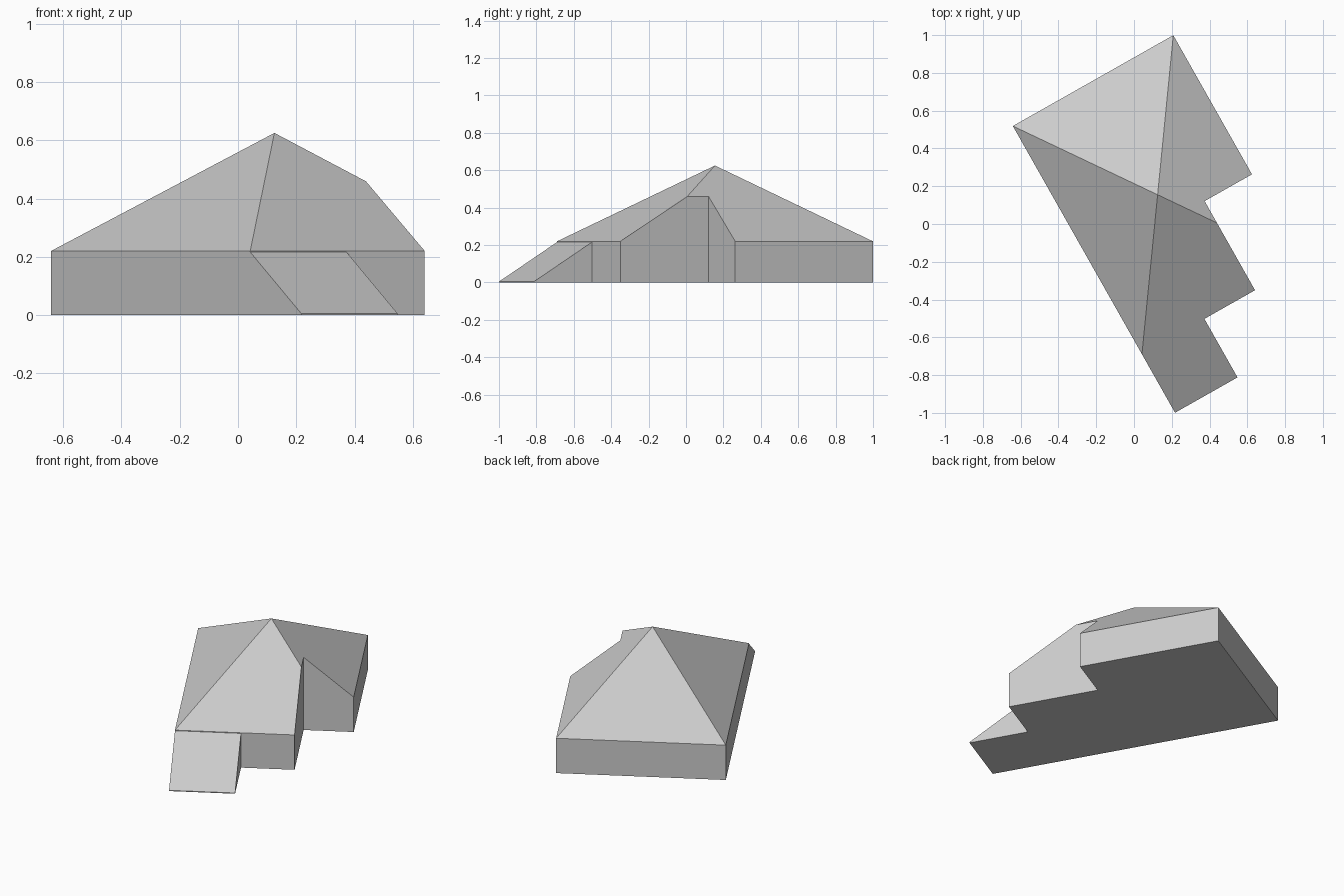
import bpy
import math
from mathutils import Matrix

cube = bpy.data.objects.get("Cube")
if cube:
    bpy.data.objects.remove(cube, do_unlink=True)

# Single plain grey
grey = bpy.data.materials.new("light_grey")
grey.use_nodes = True
colour = (0.6, 0.6, 0.6, 1)
grey.diffuse_color = colour
grey.node_tree.nodes["Principled BSDF"].inputs["Base Color"].default_value = colour

# The building is laid out square in its own plan, then turned about the peak
PLACE = Matrix.Translation((0.125, 0.155, 0)) @ Matrix.Rotation(math.radians(29.5), 4, "Z")
HALF_W, HALF_L = 0.488, 0.694
EAVE, PEAK = 0.22, 0.625
PORCH_TOP, PORCH_LIP = 0.216, 0.005
NOTCH_X, NOTCH_Y = 0.2, -0.152
PORCH_X, PORCH_Y = -0.108, -1.05


def roof_height(x, y):
    """Height of the four-sided hipped roof over a plan point."""
    return PEAK - (PEAK - EAVE) * max(abs(x) / HALF_W, abs(y) / HALF_L)


def on_roof(p):
    return (*p, roof_height(*p))


def at(p, z):
    return (*p, z)


def make_part(name, faces):
    """Build a flat-faced part from polygons, sharing equal corners."""
    corners = list(dict.fromkeys(c for face in faces for c in face))
    mesh = bpy.data.meshes.new(name)
    mesh.from_pydata(corners, [], [[corners.index(c) for c in face] for face in faces])
    mesh.transform(PLACE)
    mesh.materials.append(grey)
    mesh.update()
    part = bpy.data.objects.new(name, mesh)
    bpy.context.collection.objects.link(part)
    return part


# Plan corners
back_left = (-HALF_W, HALF_L)
back_right = (HALF_W, HALF_L)
side_end = (HALF_W, NOTCH_Y)
notch = (NOTCH_X, NOTCH_Y)
hip_end = (NOTCH_X, -NOTCH_X / HALF_W * HALF_L)
front_right = (NOTCH_X, -HALF_L)
porch_joint = (PORCH_X, -HALF_L)
front_left = (-HALF_W, -HALF_L)
porch_right = (PORCH_X, PORCH_Y)
porch_left = (-HALF_W, PORCH_Y)
peak = (0, 0)

# Hipped roof, cut short by the notch
slopes = [
    [peak, back_right, back_left],
    [peak, back_left, front_left],
    [peak, front_left, porch_joint, front_right, hip_end],
    [peak, hip_end, notch, side_end, back_right],
]
make_part("hipped_roof", [[on_roof(p) for p in slope] for slope in slopes])

# Walls: each run goes counter-clockwise, its top following the roof
runs = [
    [back_right, back_left],
    [back_left, front_left],
    [porch_joint, front_right],
    [front_right, hip_end, notch],
    [notch, side_end],
    [side_end, back_right],
]
walls = [[at(run[0], 0), at(run[-1], 0)] + [on_roof(p) for p in reversed(run)] for run in runs]
# Narrow eave strip above the porch
walls.append([at(front_left, PORCH_TOP), at(porch_joint, PORCH_TOP),
              on_roof(porch_joint), on_roof(front_left)])
make_part("house_walls", walls)

# Floor slab underside
floor = [back_left, back_right, side_end, notch, front_right, porch_joint, front_left]
make_part("house_floor", [[at(p, 0) for p in floor]])

# Sloping front porch, open where it meets the house
make_part("sloping_porch", [
    [at(porch_left, PORCH_LIP), at(porch_right, PORCH_LIP),
     at(porch_joint, PORCH_TOP), at(front_left, PORCH_TOP)],
    [at(porch_left, 0), at(porch_right, 0), at(porch_right, PORCH_LIP), at(porch_left, PORCH_LIP)],
    [at(porch_right, 0), at(porch_joint, 0), at(porch_joint, PORCH_TOP), at(porch_right, PORCH_LIP)],
    [at(front_left, 0), at(porch_left, 0), at(porch_left, PORCH_LIP), at(front_left, PORCH_TOP)],
    [at(front_left, 0), at(porch_joint, 0), at(porch_right, 0), at(porch_left, 0)],
])
